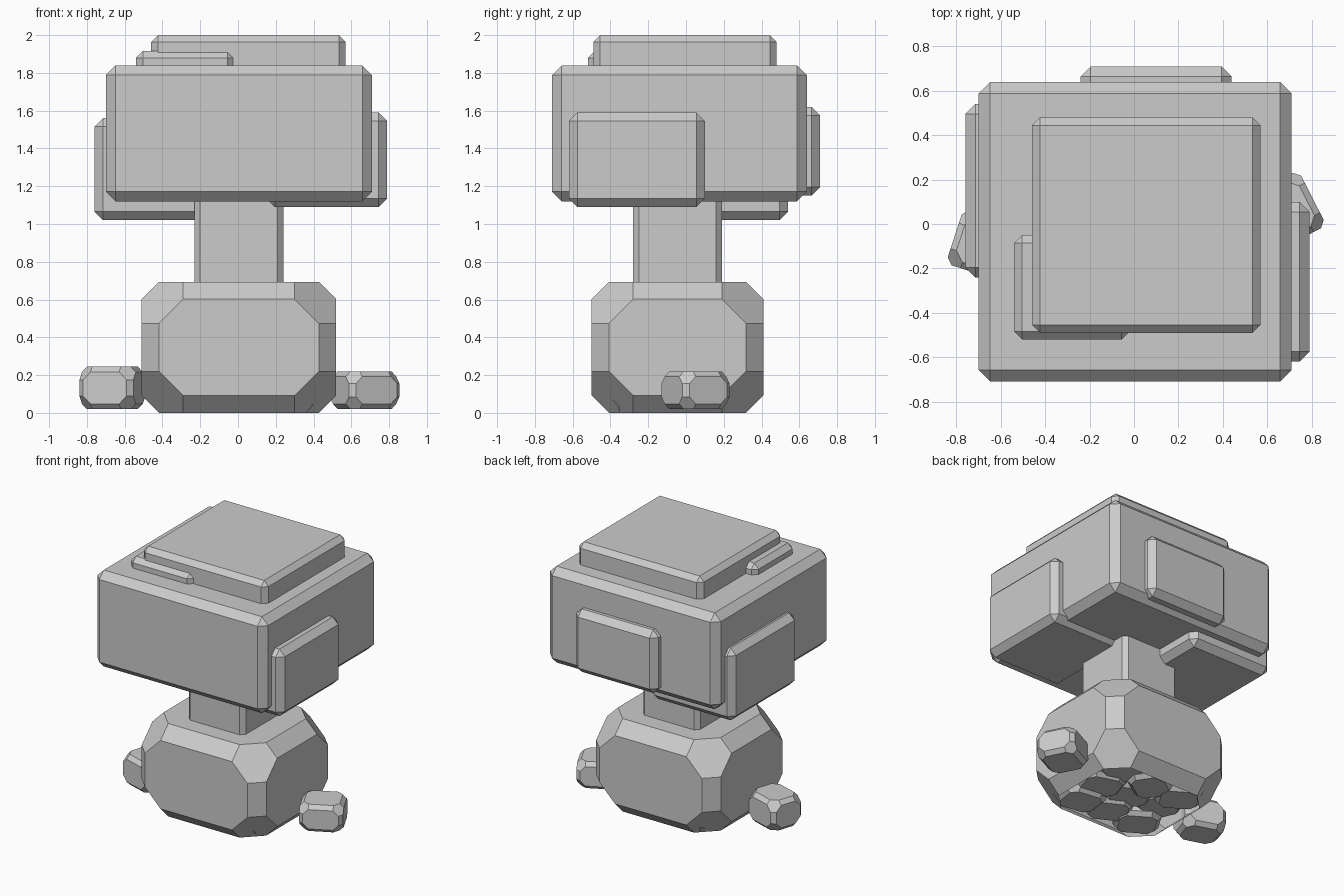
import bpy, bmesh, math, random
from itertools import permutations, product
from mathutils import Matrix, Vector

if "Cube" in bpy.data.objects:
    bpy.data.objects.remove(bpy.data.objects["Cube"])

random.seed(4)


def finish(bm, name):
    bmesh.ops.recalc_face_normals(bm, faces=bm.faces)
    me = bpy.data.meshes.new(name)
    bm.to_mesh(me)
    bm.free()
    ob = bpy.data.objects.new(name, me)
    bpy.context.collection.objects.link(ob)
    return ob


# Chamfered block given by its min and max corners
def block(name, lo, hi, bevel):
    lo, hi = Vector(lo), Vector(hi)
    bm = bmesh.new()
    bmesh.ops.create_cube(bm, size=1)
    for v in bm.verts:
        v.co = (lo + hi) / 2 + v.co * (hi - lo)
    bmesh.ops.bevel(bm, geom=bm.edges[:], offset=bevel, segments=1,
                    affect='EDGES', profile=0.5)
    return finish(bm, name)


# Stone: a box with chamfered edges and hexagonal cut corners
def stone(name, loc, size, edge, corner, rot=0, open_bottom=False):
    bm = bmesh.new()
    for signs in product((-1, 1), repeat=3):
        for inset in permutations((0, edge, corner)):
            bm.verts.new([s * (d / 2 - i) for s, d, i in zip(signs, size, inset)])
    bmesh.ops.convex_hull(bm, input=bm.verts[:])
    bmesh.ops.dissolve_limit(bm, angle_limit=0.02, verts=bm.verts[:], edges=bm.edges[:])
    if open_bottom:
        under = [f for f in bm.faces
                 if f.calc_center_median().z < -size[2] / 2 + 0.001]
        bmesh.ops.recalc_face_normals(bm, faces=bm.faces)
        bmesh.ops.delete(bm, geom=under, context='FACES_ONLY')
    bm.transform(Matrix.Translation(loc) @ Matrix.Rotation(math.radians(rot), 4, 'Z'))
    return finish(bm, name)


# Foliage blocks
block("foliage_main", (-0.70, -0.71, 1.12), (0.71, 0.64, 1.84), 0.052)
block("foliage_top", (-0.46, -0.49, 1.60), (0.57, 0.48, 2.00), 0.036)
block("foliage_top_small", (-0.54, -0.52, 1.55), (-0.02, -0.05, 1.915), 0.036)
block("foliage_right", (0.15, -0.62, 1.09), (0.79, 0.10, 1.59), 0.045)
block("foliage_left", (-0.76, -0.24, 1.02), (-0.07, 0.54, 1.56), 0.045)
block("foliage_back", (-0.24, 0.10, 1.15), (0.44, 0.71, 1.62), 0.045)

# Trunk
block("trunk", (-0.23, -0.28, 0.35), (0.24, 0.19, 1.25), 0.03)

# Big base rock
stone("base_rock", (0.005, -0.045, 0.347), (1.03, 0.91, 0.694), 0.092, 0.22,
      open_bottom=True)

# Side stones
stone("stone_left", (-0.665, -0.10, 0.132), (0.30, 0.26, 0.225), 0.028, 0.07, -18)
stone("stone_right", (0.67, 0.05, 0.12), (0.30, 0.28, 0.20), 0.028, 0.065, 27)

# Stones tucked under the base rock
for i in range(9):
    x, y = (i % 3 - 1) * 0.25, (i // 3 - 1) * 0.22 - 0.045
    stone("under_stone", (x, y, 0.13 + random.uniform(-0.02, 0.03)),
          (0.31, 0.28, 0.21), 0.028, 0.07, random.uniform(-40, 40))
